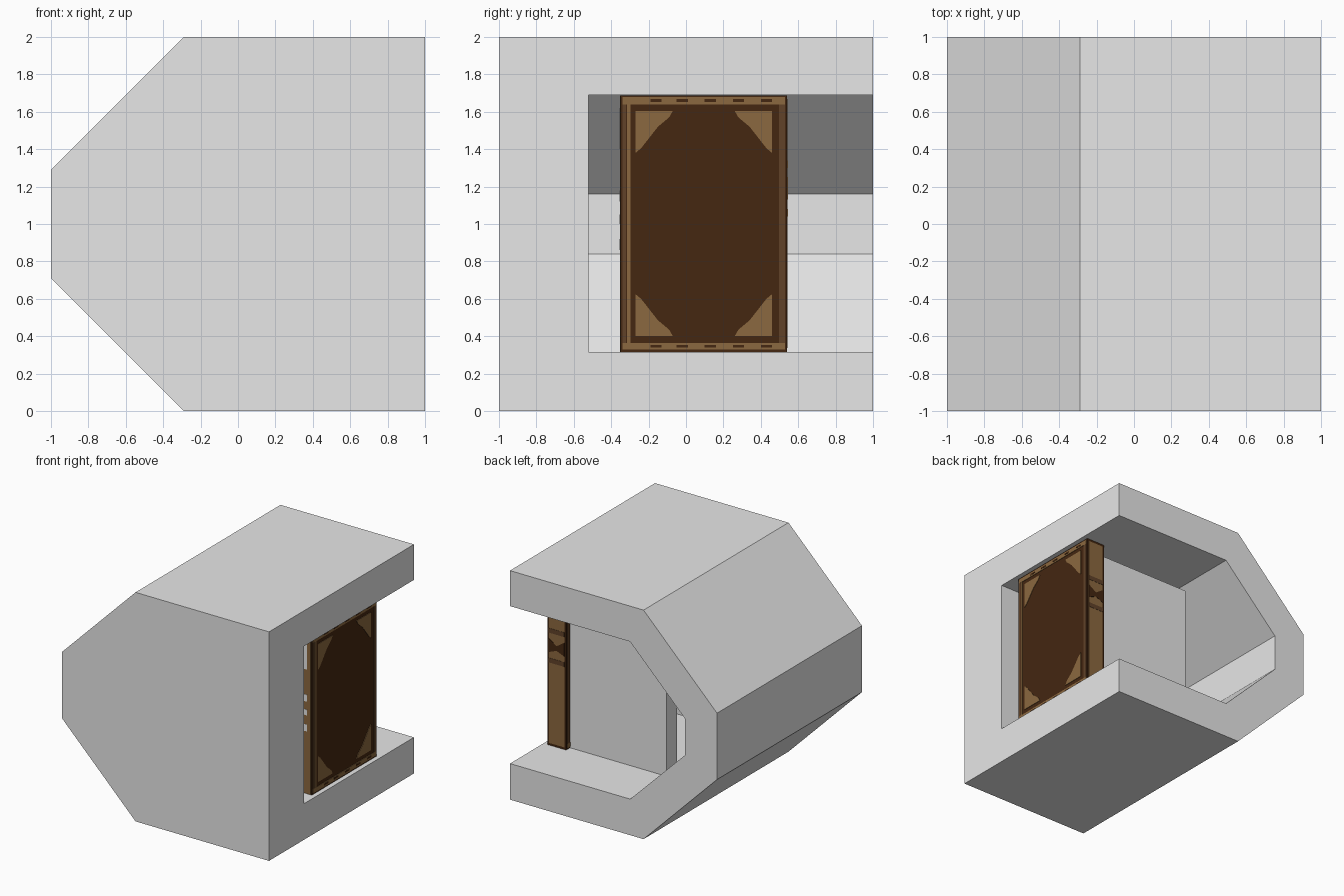
import bpy, bmesh
from mathutils import Vector

if "Cube" in bpy.data.objects:
    bpy.data.objects.remove(bpy.data.objects["Cube"])


def material(name, rgb):
    m = bpy.data.materials.new(name)
    m.diffuse_color = (*rgb, 1)
    m.use_nodes = True
    m.node_tree.nodes["Principled BSDF"].inputs["Base Color"].default_value = m.diffuse_color
    return m


GREY = material("plain grey", (0.8, 0.8, 0.8))
DARK = material("dark leather", (0.058, 0.020, 0.0055))
MID = material("brown leather", (0.12, 0.055, 0.022))
TAN = material("tan trim", (0.26, 0.14, 0.05))


def prism(name, polys, axis, lo, hi, mat):
    """Extrude 2D outlines along an axis; outlines use the other two axes in order."""
    bm = bmesh.new()
    for pts in polys:
        rings = []
        for d in (lo, hi):
            ring = []
            for p in pts:
                co = list(p)
                co.insert(axis, d)
                ring.append(bm.verts.new(Vector(co)))
            rings.append(ring)
        a, b = rings
        bm.faces.new(a)
        bm.faces.new(b[::-1])
        for i in range(len(a)):
            j = (i + 1) % len(a)
            bm.faces.new((a[i], b[i], b[j], a[j]))
    bmesh.ops.recalc_face_normals(bm, faces=bm.faces)
    me = bpy.data.meshes.new(name)
    bm.to_mesh(me)
    bm.free()
    me.materials.append(mat)
    ob = bpy.data.objects.new(name, me)
    bpy.context.collection.objects.link(ob)
    return ob


def rect(u0, v0, u1, v1):
    return [(u0, v0), (u1, v0), (u1, v1), (u0, v1)]


# Shelf shell: chamfered block, hollow towards the right and the back
outer = [(1, 0), (-0.29, 0), (-1, 0.71), (-1, 1.29), (-0.29, 2), (1, 2)]
inner = [(1.2, 0.315), (-0.16, 0.315), (-0.69, 0.84),
         (-0.69, 1.16), (-0.16, 1.69), (1.2, 1.69)]
shell = prism("shelf_shell", [outer], 1, -1, 1, GREY)
cutter = prism("shelf_cutter", [inner], 1, -0.52, 1.2, GREY)
cutter.hide_render = True
mod = shell.modifiers.new("hollow", 'BOOLEAN')
mod.operation = 'DIFFERENCE'
mod.solver = 'EXACT'
mod.object = cutter
bpy.context.view_layer.objects.active = shell
bpy.ops.object.modifier_apply(modifier=mod.name)
bpy.data.objects.remove(cutter, do_unlink=True)

# Plain slab standing behind the book
prism("plain_slab", [rect(-0.15, 0.315, 0.78, 1.62)], 1, 0.34, 0.485, GREY)

# Book body
X0, X1, Y0, Y1, Z0, Z1 = 0.78, 0.96, -0.35, 0.54, 0.316, 1.688
prism("book_body", [rect(X0, Z0, X1, Z1)], 1, Y0, Y1, DARK)

# Cover trim outlines in (y, z)
tan_trim = [rect(-0.34, 1.64, 0.53, 1.678), rect(-0.34, 0.328, 0.53, 0.365),
            rect(-0.315, 0.365, -0.297, 1.64)]
mid_trim = [rect(-0.34, 0.365, -0.322, 1.64), rect(0.497, 0.365, 0.53, 1.64)]
corner = [(0, 0), (0.2, 0), (0.18, 0.035), (0.12, 0.085), (0.03, 0.2), (0, 0.225)]
corners = []
for y, sy in ((-0.27, 1), (0.46, -1)):
    for z, sz in ((1.605, -1), (0.4, 1)):
        corners.append([(y + sy * u, z + sz * v) for u, v in corner])
dashes = [rect(y - 0.03, z - 0.007, y + 0.03, z + 0.007)
          for y in (-0.16, -0.02, 0.13, 0.28, 0.43) for z in (1.66, 0.346)]

# The same trim on both covers
for side, x, s in (("right", X1, 1), ("left", X0, -1)):
    for part, polys, mat, t in (("border", tan_trim, TAN, 0.004),
                                ("edging", mid_trim, MID, 0.004),
                                ("corners", corners, TAN, 0.004),
                                ("dashes", dashes, DARK, 0.006)):
        prism(f"cover_{part}_{side}", polys, 0, x, x + s * t, mat)

# Spine at the back: tan panels split by a dark band with a tan waist
prism("spine_panel", [rect(X0 + 0.015, Z0 + 0.02, X1 - 0.015, Z1 - 0.02)],
      1, Y1, Y1 + 0.003, TAN)
xm = (X0 + X1) / 2
bow = [(X0 + 0.015, 1.25), (xm, 1.2), (X1 - 0.015, 1.25),
       (X1 - 0.015, 1.13), (xm, 1.16), (X0 + 0.015, 1.13)]
prism("spine_bow", [bow], 1, Y1 + 0.003, Y1 + 0.005, DARK)
prism("spine_bands", [rect(X0 + 0.015, z, X1 - 0.015, z + 0.04)
                      for z in (1.3, 1.04)], 1, Y1 + 0.003, Y1 + 0.005, MID)

# Front edge: tan facing with worn grey patches
prism("front_edge_panel", [rect(X0 + 0.01, Z0, X1 - 0.01, Z1)],
      1, Y0 - 0.003, Y0, TAN)
prism("front_edge_patches", [rect(0.82, z0, 0.915, z1) for z0, z1 in
                             ((1.4, 1.62), (1.12, 1.18), (1.0, 1.05), (0.86, 0.92))],
      1, Y0 - 0.005, Y0 - 0.003, GREY)
